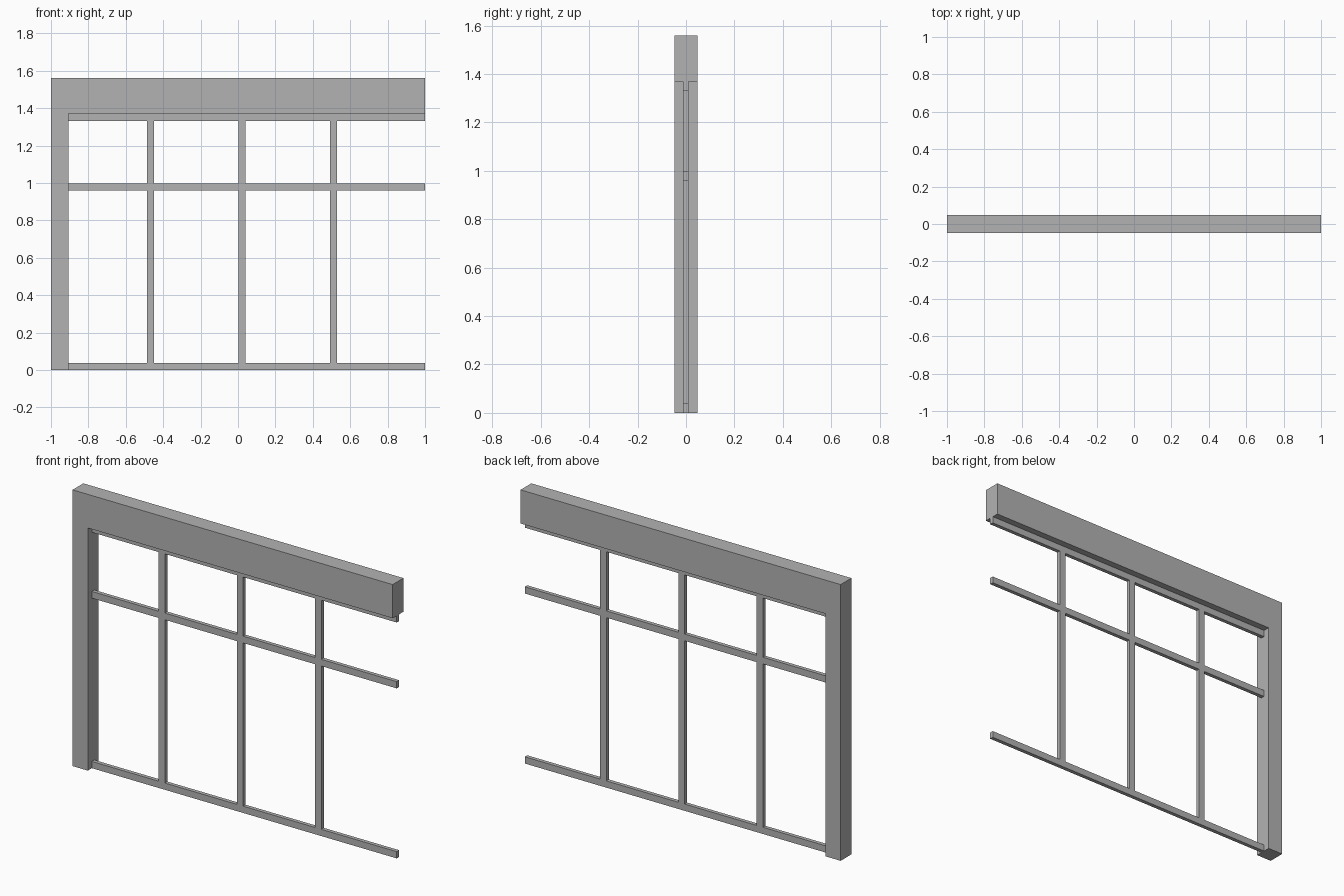
import bpy
import bmesh

cube = bpy.data.objects.get("Cube")
if cube:
    bpy.data.objects.remove(cube, do_unlink=True)

grey = bpy.data.materials.new("plain grey")
grey.use_nodes = True
colour = (0.45, 0.45, 0.45, 1)
grey.diffuse_color = colour
grey.node_tree.nodes["Principled BSDF"].inputs["Base Color"].default_value = colour


def slab(name, outline, y0, y1):
    """Extrude an x-z outline from y0 to y1."""
    bm = bmesh.new()
    face = bm.faces.new([bm.verts.new((x, y0, z)) for x, z in outline])
    side = bmesh.ops.extrude_face_region(bm, geom=[face])["geom"]
    moved = [v for v in side if isinstance(v, bmesh.types.BMVert)]
    bmesh.ops.translate(bm, verts=moved, vec=(0, y1 - y0, 0))
    bmesh.ops.recalc_face_normals(bm, faces=bm.faces)
    mesh = bpy.data.meshes.new(name)
    bm.to_mesh(mesh)
    bm.free()
    mesh.materials.append(grey)
    obj = bpy.data.objects.new(name, mesh)
    bpy.context.collection.objects.link(obj)
    return obj


def bar(name, x0, x1, z0, z1):
    return slab(name, [(x0, z0), (x1, z0), (x1, z1), (x0, z1)], -0.012, 0.01)


# Post and header in one piece
TOP, HEAD, POST, BAR = 1.56, 1.37, -0.905, 0.038
slab("post_and_header",
     [(-1, 0), (POST, 0), (POST, HEAD), (1, HEAD), (1, TOP), (-1, TOP)],
     -0.048, 0.048)

# Horizontal rails
rails = {"bottom_rail": 0, "middle_rail": 0.96, "top_rail": HEAD - BAR}
for name, z in rails.items():
    bar(name, POST, 1, z, z + BAR)

# Upright bars, fitted between neighbouring rails
levels = list(rails.values())
for i in range(3):
    x = -0.487 + i * 0.489
    for part, low, high in zip(("lower", "upper"), levels, levels[1:]):
        bar(f"{part}_mullion_{i + 1}", x, x + BAR, low + BAR, high)
